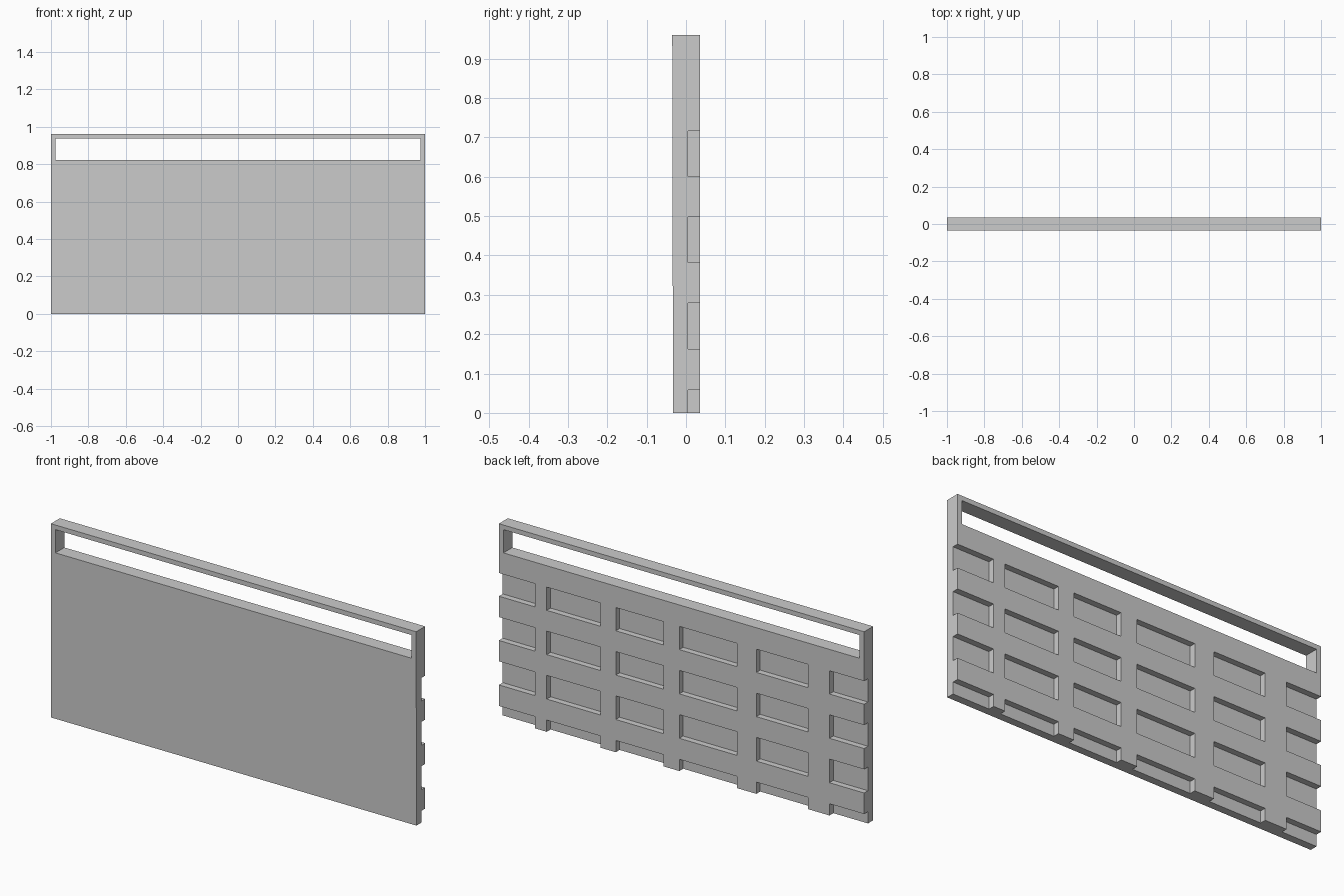
import bpy, bmesh
from mathutils import Matrix

if "Cube" in bpy.data.objects:
    bpy.data.objects.remove(bpy.data.objects["Cube"])


def add_box(bm, x0, x1, y0, y1, z0, z1):
    size = Matrix.Diagonal((x1 - x0, y1 - y0, z1 - z0, 1))
    centre = Matrix.Translation(((x0 + x1) / 2, (y0 + y1) / 2, (z0 + z1) / 2))
    return bmesh.ops.create_cube(bm, size=1, matrix=centre @ size)["verts"]


def finish(bm, name):
    mesh = bpy.data.meshes.new(name)
    bm.to_mesh(mesh)
    bm.free()
    obj = bpy.data.objects.new(name, mesh)
    bpy.context.collection.objects.link(obj)
    return obj


HALF, FLOOR, TOP = 0.035, 0.005, 0.96

# Slab with a front face leaning in very slightly at the bottom
bm = bmesh.new()
for v in add_box(bm, -1, 1, -HALF, HALF, 0, TOP):
    if v.co.z < 0.1 and v.co.y < 0:
        v.co.y += 0.002
panel = finish(bm, "wall_panel")

# Cutters: long window slot, and a grid of back recesses open at the ends and foot
columns = [(-1.1, -0.81), (-0.692, -0.41), (-0.305, 0.012),
           (0.10, 0.36), (0.445, 0.738), (0.802, 1.1)]
rows = [(-0.1, 0.058), (0.162, 0.279), (0.382, 0.498), (0.601, 0.716)]
bm = bmesh.new()
add_box(bm, -0.975, 0.975, -0.2, 0.2, 0.822, 0.937)
for x0, x1 in columns:
    for z0, z1 in rows:
        add_box(bm, x0, x1, FLOOR, 0.2, z0, z1)
cutter = finish(bm, "recess_cutter")
cutter.hide_render = True

# Carve the panel
mod = panel.modifiers.new("carve", "BOOLEAN")
mod.operation = "DIFFERENCE"
mod.solver = "EXACT"
mod.object = cutter
bpy.context.view_layer.objects.active = panel
panel.select_set(True)
bpy.ops.object.modifier_apply(modifier=mod.name)
bpy.data.objects.remove(cutter)
